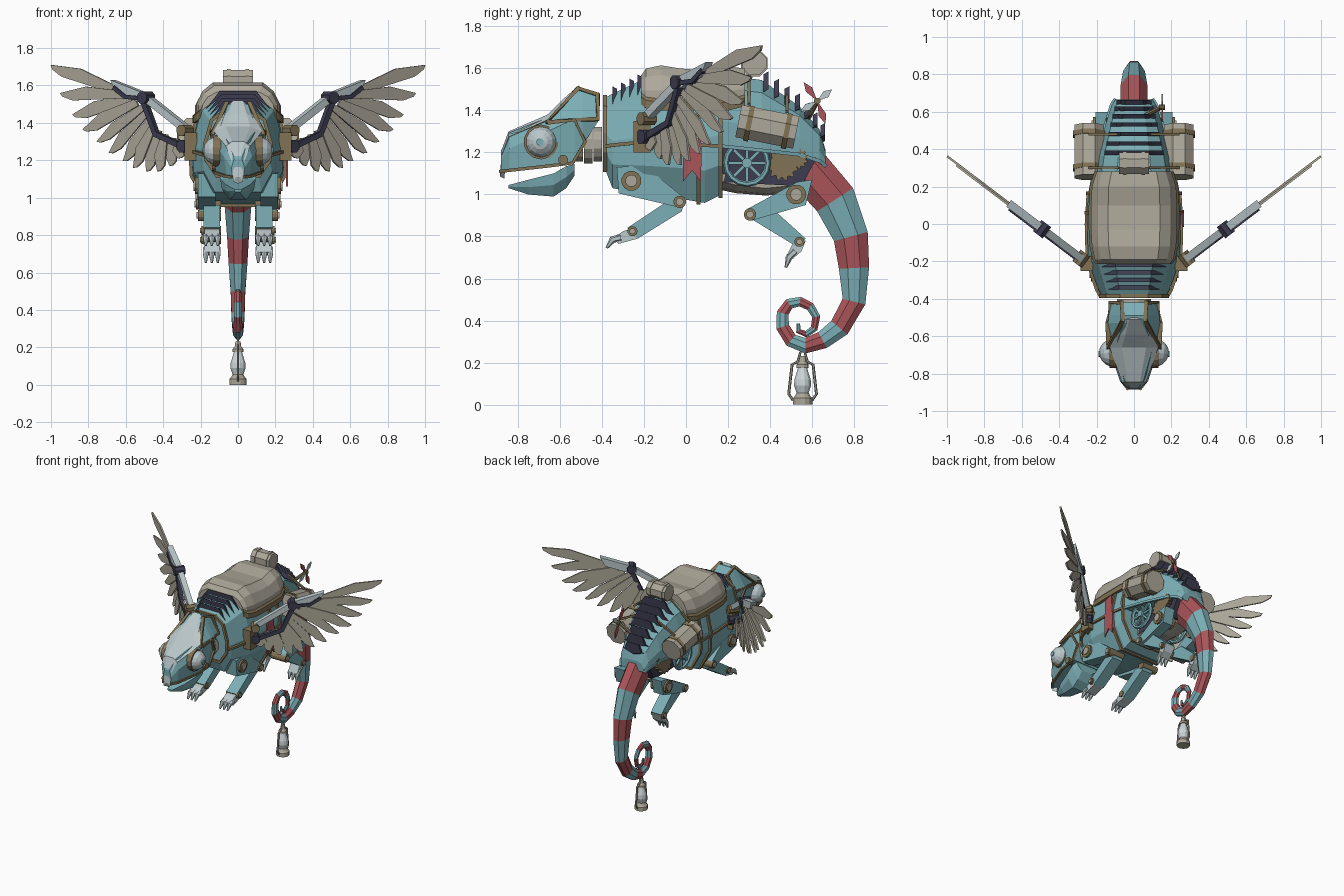
import bpy, bmesh
from math import sin, cos, pi
from mathutils import Vector as V

if "Cube" in bpy.data.objects:
    bpy.data.objects.remove(bpy.data.objects["Cube"])

COL = dict(teal=(.20, .43, .47), red=(.40, .09, .10), bronze=(.22, .17, .09), beige=(.42, .39, .32),
           dark=(.045, .045, .08), pale=(.50, .58, .60), glass=(.62, .68, .70))
MATS = {}
for k, c in COL.items():
    MATS[k] = bpy.data.materials.new(k)
    MATS[k].diffuse_color = (*c, 1)

# ---------- helpers ----------
def mesh(name, verts, faces, mat, mirror=False):
    me = bpy.data.meshes.new(name)
    me.from_pydata([tuple(v) for v in verts], [], faces)
    bm = bmesh.new(); bm.from_mesh(me)
    bmesh.ops.recalc_face_normals(bm, faces=bm.faces)
    bm.to_mesh(me); bm.free()
    ob = bpy.data.objects.new(name, me)
    bpy.context.collection.objects.link(ob)
    me.materials.append(MATS[mat])
    if mirror:
        ob.modifiers.new("mirror", 'MIRROR').use_mirror_merge = False
    return ob

def loft(name, rings, mat, mirror=False, closed=False):
    n, m = len(rings[0]), len(rings)
    faces = [(i * n + j, i * n + (j + 1) % n, (i + 1) % m * n + (j + 1) % n, (i + 1) % m * n + j)
             for i in range(m if closed else m - 1) for j in range(n)]
    if not closed:
        faces += [tuple(range(n)), tuple(range((m - 1) * n, m * n))]
    return mesh(name, [v for r in rings for v in r], faces, mat, mirror)

def rings_along(pts, r, n=8, ref=(1, 0, 0), closed=False, sq=1):
    pts = [V(p) for p in pts]; m = len(pts); out = []
    rad = r if isinstance(r, (list, tuple)) else [r] * m
    for i, p in enumerate(pts):
        a = pts[(i - 1) % m] if closed or i else p
        b = pts[(i + 1) % m] if closed or i < m - 1 else p
        t = (b - a).normalized()
        u = V(ref) if abs(t.dot(V(ref))) < .95 else V((0, 1, 0))
        u = (u - t * u.dot(t)).normalized(); w = t.cross(u)
        out.append([p + rad[i] * (u * sq * cos(2 * pi * (k + .5) / n) + w * sin(2 * pi * (k + .5) / n))
                    for k in range(n)])
    return out

def tube(name, pts, r, mat, n=8, ref=(1, 0, 0), closed=False, mirror=False, sq=1):
    return loft(name, rings_along(pts, r, n, ref, closed, sq), mat, mirror, closed)

def prism(name, pts, vec, mat, mirror=False):
    return loft(name, [[V(p) for p in pts], [V(p) + V(vec) for p in pts]], mat, mirror)

def side_plate(name, yz, x0, x1, mat, mirror=True):
    return prism(name, [(x0, y, z) for y, z in yz], (x1 - x0, 0, 0), mat, mirror)

def disc(name, x0, x1, y, z, r, mat, n=12, mirror=True):
    return tube(name, [(x0, y, z), (x1, y, z)], r, mat, n, (0, 1, 0), mirror=mirror)

def section(y, w, zb, zt, prof):
    right = [(w * a, y, zb + (zt - zb) * b) for a, b in prof]
    return right + [(-x, yy, z) for x, yy, z in reversed(right)]

def interp(table, y):
    for a, b in zip(table, table[1:]):
        if y <= b[0]:
            t = (y - a[0]) / (b[0] - a[0])
            return [p + (q - p) * t for p, q in zip(a, b)]

# ---------- body ----------
FULL = [(.42, 1), (.8, .86), (1, .5), (.97, .25), (.65, 0)]
HALF = [(.42, 1), (.8, .82), (1, .35), (1, 0)]
front = [(-.385, .17, 1.12, 1.46), (-.35, .19, 1.03, 1.48), (-.2, .245, 1.0, 1.55), (0, .25, .975, 1.575),
         (.09, .25, .96, 1.575), (.17, .24, 1.0, 1.57)]
rear = [(.17, .235, 1.23, 1.57), (.36, .2, 1.21, 1.545), (.54, .15, 1.19, 1.42), (.635, .12, 1.16, 1.31),
        (.665, .1, 1.135, 1.21)]
loft("front_body_shell", [section(*s, FULL) for s in front], "teal")
loft("rear_body_shell", [section(*s, HALF) for s in rear], "teal")
for y in (-.385, .06, .165):
    s = interp(front, y)
    s = [y, s[1] + .006, s[2] - .004, s[3] + .004]
    tube("body_band", section(*s, FULL), .014, "bronze", 4, (0, 1, 0), True)
tube("flank_trim", [(.18, -.385, 1.23), (.2, -.35, 1.235), (.25, -.2, 1.25), (.255, .0, 1.24), (.245, .17, 1.23)],
     .012, "bronze", 4, mirror=True)
tube("rear_trim", [(y0, y, z) for y, y0, z, _ in rear], .012, "teal", 4, mirror=True)
for tab, ys in ((front, (-.35, -.31, -.27, -.23)), (rear, (.37, .42, .47, .52, .565, .605, .64))):
    for y in ys:
        _, w, zb, zt = interp(tab, y); h = zt - zb
        back = y > 0
        prism("back_ridge", [(.8 * w, y, zt - .15 * h), (.6 * w, y, zt - .02), (.42 * w, y, zt + .035),
              (-.42 * w, y, zt + .035), (-.6 * w, y, zt - .02), (-.8 * w, y, zt - .15 * h), (0, y, zt - .05)],
              (0, .022, .012 if back else -.012), "dark")

# ---------- exposed machinery under the rear ----------
prism("inner_core", [(-.11, .15, 1.24), (-.11, .15, 1.06), (-.11, .55, 1.04), (-.11, .62, 1.17)], (.22, 0, 0), "dark")
tube("belly_pipe", [(0, .13, 1.09), (0, .25, 1.06), (0, .38, 1.045), (0, .53, 1.06)], [.06, .055, .05, .05],
     "beige", 10, sq=2)
tube("fan_rim", [(.17, .29 + .1 * cos(a * pi / 8), 1.15 + .1 * sin(a * pi / 8)) for a in range(16)],
     .014, "teal", 6, closed=True, mirror=True)
disc("fan_hub", .12, .19, .29, 1.15, .025, "teal")
for a in range(8):
    c, s = cos(a * pi / 4), sin(a * pi / 4)
    tube("fan_spoke", [(.165, .29, 1.15), (.165, .29 + .1 * c, 1.15 + .1 * s)], .011, "teal", 4, mirror=True)
for gy, gz, gr in ((.46, 1.14, .075), (.53, 1.17, .05)):
    side_plate("gear", [(gy + gr * k * cos((i + d) * pi / 6), gz + gr * k * sin((i + d) * pi / 6)) for i in range(12)
               for d, k in ((0, .8), (.3, 1), (.6, 1), (.8, .8))], .12, .15, "bronze")

# ---------- saddle, packs and straps ----------
SAD = [(.6, 1), (.85, .75), (1, .35), (1, 0)]
saddle = [(-.215, .19, 1.46, 1.565), (-.19, .21, 1.44, 1.6), (-.12, .225, 1.43, 1.615), (-.03, .23, 1.43, 1.6),
          (.1, .23, 1.43, 1.59), (.2, .225, 1.43, 1.61), (.28, .2, 1.45, 1.6)]
loft("saddle", [section(*s, SAD) for s in saddle], "beige")
loft("saddle_trim", [section(y, w + .012, zb - .03, zb + .08, SAD) for y, w, zb, zt in saddle], "bronze")
tube("top_roll", [(-.08, .325, 1.625), (.08, .325, 1.625)], .062, "beige", 8, (0, 1, 0))
for x in (-.05, .05):
    tube("top_roll_strap", [(x - .01, .325, 1.625), (x + .01, .325, 1.625)], .068, "beige", 8, (0, 1, 0))
tube("side_roll", [(.24, .25, 1.35), (.24, .525, 1.295)], .085, "beige", 8, mirror=True)
for y, z in ((.3, 1.34), (.48, 1.304)):
    tube("roll_strap", [(.24, y - .012, z), (.24, y + .012, z - .005)], .092, "bronze", 8, mirror=True)
    zt = interp(rear, y)[3] + .01
    tube("cross_strap", [(-.24, y, z + .09), (-.08, y, zt), (.08, y, zt), (.24, y, z + .09)], .01, "bronze", 4, (0, 1, 0))
side_plate("pennant", [(-.01, 1.36), (.06, 1.38), (.075, 1.2), (.07, 1.06), (.03, 1.115), (-.015, 1.06)],
           .257, .266, "red", False)

# ---------- small propeller on the right hip ----------
tube("propeller_shaft", [(.06, .58, 1.36), (.15, .625, 1.445)], .012, "bronze", 6)
disc("propeller_hub", .135, .165, .625, 1.445, .016, "bronze", 8, False)
for dy, dz, m in ((-.065, .09, "red"), (.04, -.11, "red"), (.07, .055, "pale"), (-.08, -.05, "pale")):
    e = V((dy, dz)); p = V((-dz, dy)).normalized() * .018; o = V((.625, 1.445))
    side_plate("propeller_blade", [o, o + e * .6 + p, o + e, o + e * .6 - p], .146, .154, m, False)

# ---------- neck and head ----------
for i in range(4):
    tube("neck_ring", [(0, -.53 + .045 * i, 1.24), (0, -.49 + .045 * i, 1.24)], .085 + .01 * (i % 2), "beige", 12, sq=1.1)
HEAD = [(0, 0), (1, 0), (0, 0)]
head = [(-.88, .02, 1.21, .035, 1.16, .03, 1.11), (-.84, .05, 1.295, .075, 1.22, .06, 1.115),
        (-.66, .1, 1.365, .135, 1.3, .12, 1.14), (-.53, .055, 1.495, .14, 1.36, .12, 1.15),
        (-.49, .05, 1.505, .135, 1.365, .12, 1.24), (-.42, .06, 1.475, .12, 1.37, .11, 1.345)]
loft("head", [[(a, y, za), (b, y, zb), (c, y, zc), (-c, y, zc), (-b, y, zb), (-a, y, za)]
              for y, a, za, b, zb, c, zc in head], "teal")
plate = [(-.885, .025, 1.11), (-.875, .035, 1.22), (-.845, .065, 1.3), (-.66, .13, 1.38), (-.59, .09, 1.45), (-.51, .05, 1.52)]
loft("face_plate", [[(w, y, z - .025), (w * .5, y, z), (-w * .5, y, z), (-w, y, z - .025), (0, y + .02, z - .035)]
                    for y, w, z in plate], "pale")
tube("crest_frame", [(.137, -.66, 1.345), (.06, -.515, 1.505), (.065, -.42, 1.475), (.125, -.42, 1.36)], .015,
     "bronze", 4, closed=True, mirror=True)
tube("cheek_frame", [(.14, -.66, 1.34), (.145, -.53, 1.355), (.13, -.48, 1.25), (.125, -.54, 1.15), (.12, -.66, 1.135),
     (.065, -.84, 1.115), (.03, -.885, 1.11)], .011, "bronze", 4, mirror=True)
tube("eye_socket", [(.09, -.69, 1.25), (.13, -.69, 1.25)], .083, "bronze", 14, (0, 1, 0), mirror=True)
tube("eye", [(.11, -.69, 1.25), (.135, -.69, 1.25), (.16, -.692, 1.25), (.178, -.694, 1.25), (.185, -.695, 1.25)],
     [.074, .072, .058, .035, .012], "pale", 14, (0, 1, 0), mirror=True)
disc("pupil", .17, .19, -.695, 1.25, .018, "teal", 10)
disc("jaw_hinge", .09, .14, -.585, 1.165, .024, "bronze", 10)
jaw = [(-.845, .02, 1.03, 1.045), (-.75, .065, 1.0, 1.07), (-.63, .095, .99, 1.1), (-.57, .1, 1.03, 1.135), (-.53, .09, 1.09, 1.145)]
loft("lower_jaw", [section(*s, [(1, 1), (.9, .5), (.5, 0)]) for s in jaw], "teal")

# ---------- legs ----------
side_plate("front_upper_leg", [(-.33, 1.13), (-.2, 1.14), (-.01, .985), (-.04, .94), (-.32, 1.005)], .12, .215, "teal")
side_plate("front_lower_leg", [(-.1, .96), (-.01, .955), (-.02, .92), (-.23, .79), (-.28, .84)], .095, .185, "teal")
side_plate("front_foot", [(-.24, .845), (-.23, .79), (-.32, .765), (-.35, .79), (-.3, .825)], .1, .18, "pale")
side_plate("rear_upper_leg", [(.29, .93), (.53, 1.06), (.6, 1.07), (.57, .95), (.31, .875)], .12, .205, "teal")
side_plate("rear_lower_leg", [(.31, .935), (.42, .925), (.57, .79), (.53, .75), (.3, .89)], .095, .185, "teal")
side_plate("rear_foot", [(.52, .79), (.57, .78), (.55, .73), (.51, .695), (.48, .71)], .1, .18, "pale")
for x in (.108, .14, .172):
    tube("front_toe", [(x, -.31, .795), (x, -.35, .785), (x, -.378, .745)], [.018, .017, .006], "pale", 6, mirror=True)
    tube("rear_toe", [(x, .52, .73), (x, .49, .7), (x, .475, .652)], [.018, .017, .006], "pale", 6, mirror=True)
for n, y, z, r, x in (("shoulder", -.26, 1.065, .048, .23), ("elbow", -.03, .965, .03, .225), ("wrist", -.255, .825, .024, .195),
                      ("hip", .525, 1.0, .048, .22), ("knee", .305, .905, .03, .215), ("ankle", .54, .775, .024, .195)):
    disc(n + "_joint", .09, x, y, z, r, "bronze")
    disc(n + "_cap", x - .01, x + .008, y, z, r * .6, "beige")

# ---------- striped curling tail ----------
tail = [(.565, 1.14, .115), (.71, .975, .11), (.785, .8, .09), (.8, .65, .078), (.8, .49, .06), (.73, .366, .054),
        (.65, .307, .046), (.568, .28, .04), (.5, .306, .036), (.46, .37, .034), (.46, .435, .031), (.492, .48, .028),
        (.543, .49, .025), (.592, .466, .023), (.62, .418, .021), (.61, .362, .019), (.572, .335, .017), (.535, .35, .014), (.535, .385, .009)]
tr = rings_along([(0, y, z) for y, z, r in tail], [r for y, z, r in tail], 8, sq=.7)
for i in range(len(tr) - 1):
    loft("tail_segment", tr[i:i + 2], "teal" if i % 2 else "red")

# ---------- lantern ----------
LY = .555
def turned(name, prof, mat):
    tube(name, [(0, LY, z) for r, z in prof], [r for r, z in prof], mat, 12)
turned("lantern_base", [(.048, 0), (.048, .03), (.038, .04), (.03, .055)], "beige")
turned("lantern_globe", [(.028, .05), (.042, .09), (.04, .12), (.025, .165), (.022, .18)], "glass")
turned("lantern_cap", [(.03, .175), (.03, .19), (.018, .205), (.014, .23)], "beige")
for s in (1, -1):
    tube("lantern_frame", [(0, LY + s * .045, .02), (0, LY + s * .066, .05), (0, LY + s * .05, .19), (0, LY + s * .02, .205)], .007, "beige", 6)
tube("lantern_hook", [(0, LY - .025, .2), (0, LY - .01, .25), (0, LY + .01, .25), (0, LY + .025, .2)], .006, "beige", 6)

# ---------- wings: laid out in the slanted plane of the wing ----------
def W(x, z, d=0):
    return V((x + .603 * d, -.2 + .757 * (x - .26) - .797 * d, z))
def wing_bar(name, pts, w, mat, d=0):
    tube(name, [W(x, z, d) for x, z in pts], w, mat, 4, (.603, -.797, 0), mirror=True)
tips = [(1, 1.71), (.945, 1.56), (.885, 1.445), (.825, 1.365), (.755, 1.3), (.685, 1.24), (.615, 1.195), (.555, 1.16),
        (.49, 1.14), (.425, 1.14), (.365, 1.17), (.315, 1.21)]
roots = [(0, .64, 1.57), (4, .5, 1.49), (8, .425, 1.36), (11, .31, 1.3)]
for i, t in enumerate(tips):
    _, bx, bz = interp(roots, i)
    b, t = V((bx, bz)), V(t)
    e = t - b; p = V((-e.y, e.x)).normalized() * (.038 if i < 4 else .032)
    if p.y < 0: p = -p
    shape = [b + p * .5, b + e * .6 + p, t, b + e * .96 - p * .5, b + e * .8 - p, b - p * .5]
    prism("wing_feather", [W(q.x, q.y, -.008 + .009 * (i % 2)) for q in shape], (.007, -.009, 0), "beige", True)
prism("outer_wing_arm", [W(x, z, -.022) for x, z in ((.67, 1.63), (.64, 1.56), (.49, 1.5), (.47, 1.55))], (.027, -.035, 0), "pale", True)
wing_bar("upper_wing_strut", [(.28, 1.37), (.47, 1.52)], .028, "pale")
wing_bar("lower_wing_strut", [(.5, 1.53), (.43, 1.34), (.28, 1.27)], .022, "dark", .012)
wing_bar("outer_wing_strut", [(.5, 1.53), (.59, 1.54), (.65, 1.59)], .016, "dark", .02)
for x, z, r in ((.49, 1.535, .035), (.28, 1.36, .032), (.28, 1.275, .035)):
    tube("wing_joint", [W(x, z, -.035), W(x, z, .04)], r, "dark" if z > 1.5 or z < 1.3 else "bronze", 8, (0, 0, 1), mirror=True)
side_plate("wing_mount", [(-.25, 1.2), (-.17, 1.2), (-.17, 1.35), (-.25, 1.35)], .22, .285, "bronze")

for m in bpy.data.materials:
    if m.users and not m.is_grease_pencil:
        m.use_nodes = True
        m.node_tree.nodes["Principled BSDF"].inputs["Base Color"].default_value = m.diffuse_color
